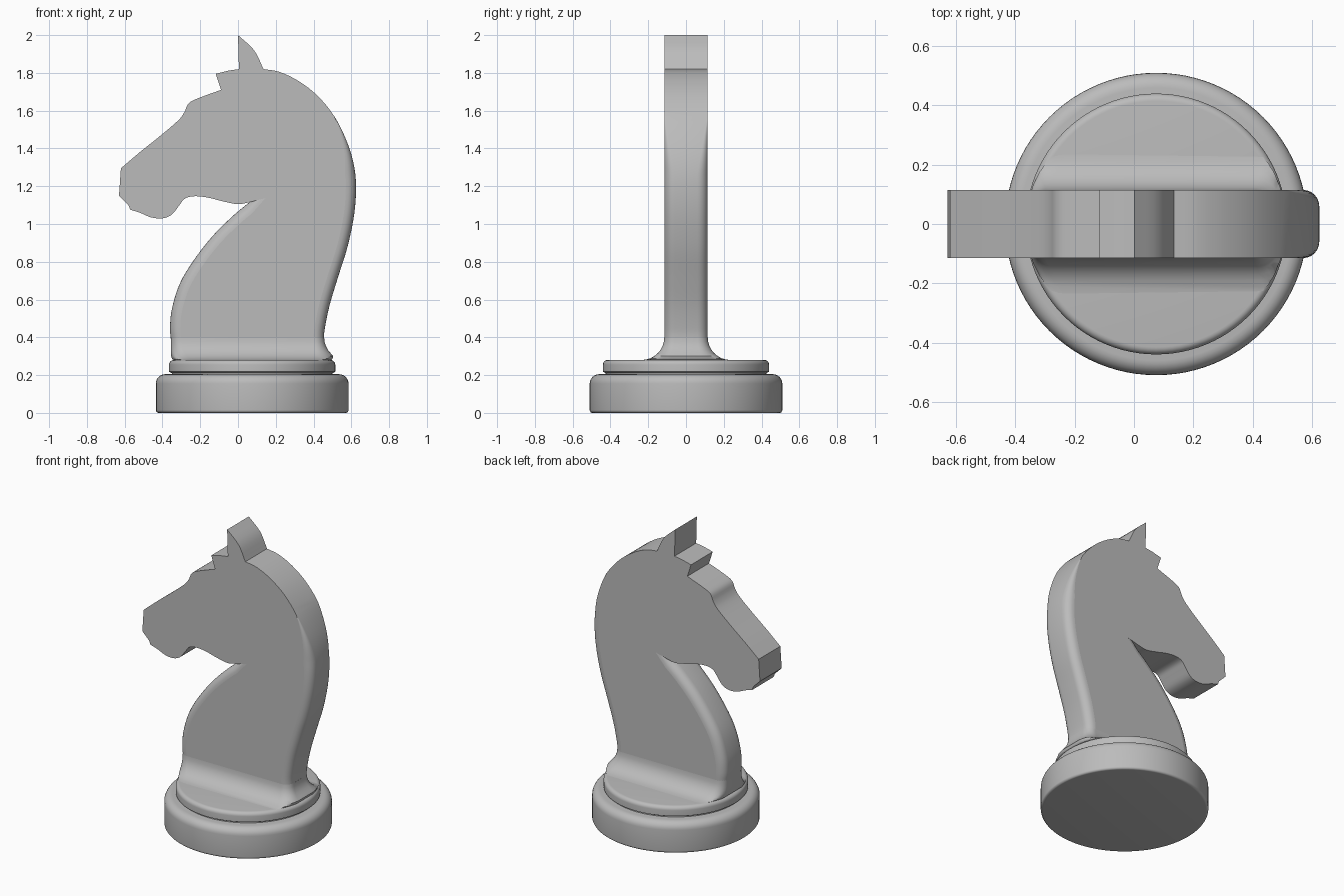
import bpy, bmesh, math
from mathutils import Vector

cube = bpy.data.objects.get("Cube")
if cube:
    bpy.data.objects.remove(cube, do_unlink=True)

CX = 0.075        # axis of the round base
HALF = 0.115      # half thickness of the horse
ROUND = 0.055     # rounding of the neck edges
STEPS = 6

grey = bpy.data.materials.new("plain grey")
grey.use_nodes = True
colour = (0.5, 0.5, 0.5, 1)
grey.diffuse_color = colour
grey.node_tree.nodes["Principled BSDF"].inputs["Base Color"].default_value = colour


def finish(name, bm, angle=35):
    bmesh.ops.remove_doubles(bm, verts=bm.verts, dist=1e-5)
    bmesh.ops.recalc_face_normals(bm, faces=bm.faces)
    mesh = bpy.data.meshes.new(name)
    bm.to_mesh(mesh)
    bm.free()
    mesh.materials.append(grey)
    obj = bpy.data.objects.new(name, mesh)
    bpy.context.collection.objects.link(obj)
    bpy.ops.object.select_all(action='DESELECT')
    obj.select_set(True)
    bpy.context.view_layer.objects.active = obj
    bpy.ops.object.shade_smooth_by_angle(angle=math.radians(angle))
    for poly in mesh.polygons:      # large caps stay flat
        if len(poly.vertices) > 4:
            poly.use_smooth = False
    return obj


def arc(cx, cz, r, start, end, n=STEPS):
    angles = [math.radians(start + (end - start) * i / n) for i in range(n + 1)]
    return [(cx + r * math.cos(a), cz + r * math.sin(a)) for a in angles]


def lathe(name, profile):
    bm = bmesh.new()
    verts = [bm.verts.new((CX + r, 0, z)) for r, z in profile]
    edges = [bm.edges.new(pair) for pair in zip(verts, verts[1:])]
    bmesh.ops.spin(bm, geom=verts + edges, cent=(CX, 0, 0), axis=(0, 0, 1),
                   angle=math.tau, steps=96, use_merge=True)
    return finish(name, bm)


def smooth_path(points, n=4):
    # Catmull-Rom curve through the points
    p = [Vector(q) for q in points]
    p = [2 * p[0] - p[1]] + p + [2 * p[-1] - p[-2]]
    out = []
    for a, b, c, d in zip(p, p[1:], p[2:], p[3:]):
        for i in range(n):
            t = i / n
            out.append(0.5 * (2 * b + (c - a) * t + (2 * a - 5 * b + 4 * c - d) * t ** 2
                              + (3 * b - a - 3 * c + d) * t ** 3))
    return out + [p[-2]]


def bridge(bm, rings):
    for low, high in zip(rings, rings[1:]):
        for i in range(len(low)):
            j = (i + 1) % len(low)
            bm.faces.new((low[i], low[j], high[j], high[i]))


# Round base and collar
lathe("base", [(0, 0)] + arc(0.495, 0.015, 0.015, -90, 0)
      + arc(0.46, 0.155, 0.05, 0, 90) + [(0, 0.205)])
lathe("collar", [(0, 0.19), (0.425, 0.19), (0.425, 0.21), (0.44, 0.218)]
      + arc(0.415, 0.255, 0.025, 0, 90) + [(0, 0.28)])

# Horse outline, clockwise from the ear tip
ear = smooth_path([(0, 2), (0.085, 1.92), (0.135, 1.82)])
back = smooth_path([(0.135, 1.82), (0.22, 1.805), (0.32, 1.757), (0.42, 1.68), (0.51, 1.57),
                    (0.575, 1.44), (0.612, 1.32), (0.625, 1.2), (0.615, 1.05), (0.58, 0.88),
                    (0.53, 0.72), (0.485, 0.57), (0.46, 0.45), (0.455, 0.39), (0.455, 0.3)])
chest = smooth_path([(-0.355, 0.3), (-0.355, 0.38), (-0.36, 0.45), (-0.35, 0.55), (-0.31, 0.68),
                     (-0.24, 0.8), (-0.14, 0.93), (-0.03, 1.04), (0.06, 1.115)])
jaw = smooth_path([(0.06, 1.115), (0, 1.105), (-0.08, 1.12), (-0.16, 1.14), (-0.23, 1.147),
                   (-0.28, 1.135), (-0.31, 1.1), (-0.35, 1.05), (-0.4, 1.03), (-0.46, 1.035),
                   (-0.52, 1.06), (-0.57, 1.075)])
muzzle = [(-0.58, 1.1), (-0.63, 1.15), (-0.62, 1.295)]
brow = smooth_path([(-0.62, 1.295), (-0.52, 1.38), (-0.42, 1.46), (-0.32, 1.545),
                    (-0.285, 1.59), (-0.26, 1.64), (-0.2, 1.67), (-0.09, 1.71)])
forelock = [(-0.118, 1.795), (-0.05, 1.812), (0.005, 1.82)]


def rounded(path, radius):
    # outline points with their rounding radius and inward offset
    out = []
    for i, p in enumerate(path):
        d = (path[min(i + 1, len(path) - 1)] - path[max(i - 1, 0)]).normalized()
        r = radius(p)
        out.append((p, r, Vector((d.y, -d.x)) * r))
    return out


def sharp(path):
    return [(Vector(p), 0, Vector((0, 0))) for p in path]


neck_front = rounded(chest, lambda p: ROUND)
neck_front[-1] = (chest[-1], ROUND, Vector((0.085, 0.022)))   # runs in under the jaw
outline = (sharp(ear[:-1])
           + rounded(back, lambda p: ROUND * max(0, min(1, (1.57 - p.y) / 0.3)))
           + neck_front + sharp(jaw + muzzle + brow[1:] + forelock))

bm = bmesh.new()
rings = []
for side in (-1, 1):
    rows = []
    for k in range(STEPS + 1):
        a = math.pi / 2 * k / STEPS
        row = []
        for p, r, inward in outline:
            q = p + inward * (1 - math.cos(a))
            row.append(bm.verts.new((q.x, side * (HALF - r + r * math.sin(a)), q.y)))
        rows.append(row)
    rings += rows[::-1] if side < 0 else rows
bridge(bm, rings)
bm.faces.new(rings[0])
bm.faces.new(rings[-1])
bmesh.ops.dissolve_degenerate(bm, dist=1e-6, edges=bm.edges)
finish("horse_head_and_neck", bm)

# Flared foot that blends the neck into the collar
bm = bmesh.new()
rings = []
FILLET = 0.12
for k in range(9):
    a = math.pi / 2 * k / 8
    flare = FILLET * (1 - math.cos(a))
    z = 0.4 - FILLET * math.sin(a)
    r = ROUND + flare * 0.6
    x0, x1, y1 = -0.356, 0.456 + flare, HALF + flare
    limit = 0.438 - 0.012 * (k / 8) ** 4
    ring = []
    for cx, cy, start in ((x1 - r, y1 - r, 0), (x0 + r, y1 - r, 90),
                          (x0 + r, r - y1, 180), (x1 - r, r - y1, 270)):
        for x, y in arc(cx, cy, r, start, start + 90, 8):
            v = Vector((x - CX, y))
            if v.length > limit:
                v *= limit / v.length
            ring.append(bm.verts.new((v.x + CX, v.y, z)))
    rings.append(ring)
bridge(bm, rings)
bm.faces.new(rings[0])
bm.faces.new(rings[-1])
finish("neck_foot", bm, 50)
